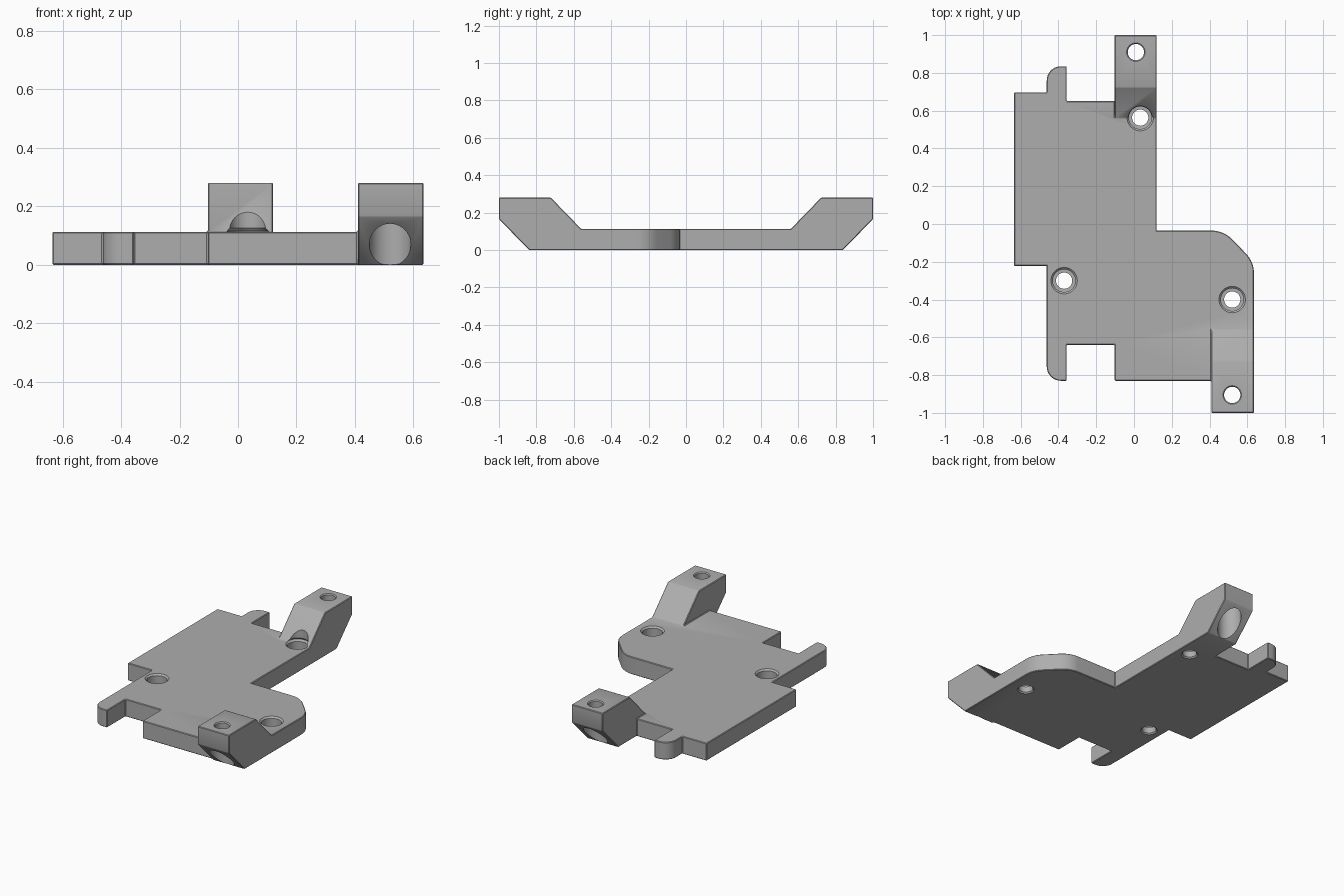
import bpy, bmesh, math
from mathutils import Vector

cube = bpy.data.objects.get("Cube")
if cube:
    bpy.data.objects.remove(cube, do_unlink=True)

THICK = 0.113
ARM_TOP = 0.28

grey = bpy.data.materials.new("plain_grey")
grey.use_nodes = True
grey.diffuse_color = (0.42, 0.42, 0.42, 1)
grey.node_tree.nodes["Principled BSDF"].inputs["Base Color"].default_value = (0.42, 0.42, 0.42, 1)


def make_object(name, bm):
    bmesh.ops.recalc_face_normals(bm, faces=bm.faces)
    mesh = bpy.data.meshes.new(name)
    bm.to_mesh(mesh)
    bm.free()
    mesh.materials.append(grey)
    ob = bpy.data.objects.new(name, mesh)
    bpy.context.collection.objects.link(ob)
    return ob


def prism(name, points, offset):
    """Extrude a closed polygon along an offset vector."""
    bm = bmesh.new()
    face = bm.faces.new([bm.verts.new(p) for p in points])
    ext = bmesh.ops.extrude_face_region(bm, geom=[face])
    moved = [g for g in ext["geom"] if isinstance(g, bmesh.types.BMVert)]
    bmesh.ops.translate(bm, verts=moved, vec=offset)
    return make_object(name, bm)


def turned_cutter(name, x, y, profile, sides=40):
    """Closed turned solid from (radius, height) pairs."""
    bm = bmesh.new()
    rings = []
    for r, z in profile:
        angles = [math.tau * i / sides for i in range(sides)]
        rings.append([bm.verts.new((x + r * math.cos(a), y + r * math.sin(a), z)) for a in angles])
    for low, high in zip(rings, rings[1:]):
        for i in range(sides):
            j = (i + 1) % sides
            bm.faces.new((low[i], low[j], high[j], high[i]))
    bm.faces.new(rings[0])
    bm.faces.new(rings[-1])
    ob = make_object(name, bm)
    ob.hide_render = True
    return ob


def combine(target, other, operation):
    mod = target.modifiers.new(operation.lower(), "BOOLEAN")
    mod.operation = operation
    mod.solver = "EXACT"
    mod.object = other
    apply(target, mod)
    bpy.data.objects.remove(other, do_unlink=True)


def apply(ob, mod):
    bpy.context.view_layer.objects.active = ob
    bpy.ops.object.modifier_apply(modifier=mod.name)


def rounded(points):
    """Round each (x, y, radius) corner with a short arc."""
    out = []
    for i, (x, y, r) in enumerate(points):
        p = Vector((x, y))
        if r == 0:
            out.append((x, y, 0))
            continue
        a = (Vector(points[i - 1][:2]) - p).normalized()
        b = (Vector(points[(i + 1) % len(points)][:2]) - p).normalized()
        half = a.angle(b) / 2
        reach = r / math.tan(half)
        centre = p + (a + b).normalized() * r / math.sin(half)
        start, end = p + a * reach - centre, p + b * reach - centre
        sweep = start.angle(end)
        for k in range(9):
            t = k / 8
            v = (start * math.sin((1 - t) * sweep) + end * math.sin(t * sweep)) / math.sin(sweep)
            out.append((*(centre + v), 0))
    return out


# Flat plate with hooked tabs and a softened corner
outline = [
    (-0.635, -0.222, 0), (-0.462, -0.222, 0), (-0.462, -0.83, 0.075), (-0.357, -0.83, 0),
    (-0.357, -0.64, 0), (-0.103, -0.64, 0), (-0.103, -0.83, 0), (0.635, -0.83, 0),
    (0.635, -0.2, 0.15), (0.475, -0.035, 0.15), (0.12, -0.035, 0), (0.12, 0.65, 0),
    (-0.357, 0.65, 0), (-0.357, 0.835, 0), (-0.462, 0.835, 0.075), (-0.462, 0.697, 0),
    (-0.635, 0.697, 0),
]
plate = prism("bracket_plate", rounded(outline), (0, 0, THICK))

# Raised mounting arms at the front and back
arm_profile = [(0.56, 0), (0.838, 0), (1, 0.165), (1, ARM_TOP), (0.722, ARM_TOP), (0.56, THICK)]
for name, x, width, side in (("front_arm", 0.41, 0.225, -1), ("back_arm", -0.103, 0.223, 1)):
    arm = prism(name, [(x, side * y, z) for y, z in arm_profile], (width, 0, 0))
    combine(plate, arm, "UNION")

# Merge coplanar pieces, then break the edges slightly
bm = bmesh.new()
bm.from_mesh(plate.data)
bmesh.ops.remove_doubles(bm, verts=bm.verts, dist=0.0005)
bmesh.ops.dissolve_limit(bm, angle_limit=math.radians(1), verts=bm.verts, edges=bm.edges)
bm.to_mesh(plate.data)
bm.free()
bevel = plate.modifiers.new("edge_break", "BEVEL")
bevel.width = 0.006
bevel.segments = 1
bevel.limit_method = "ANGLE"
bevel.angle_limit = math.radians(35)
apply(plate, bevel)

# Counterbored screw holes in the plate
for x, y in ((-0.37, -0.3), (0.52, -0.4), (0.033, 0.563)):
    screw = [(0.051, -0.02), (0.051, 0), (0.043, 0.008), (0.043, 0.045), (0.06, 0.046),
             (0.06, THICK - 0.01), (0.071, THICK + 0.001), (0.071, 0.115), (0.062, 0.125), (0.062, 0.4)]
    combine(plate, turned_cutter("screw_cutter", x, y, screw), "DIFFERENCE")

# Arm holes, widened from below
for x, y in ((0.01, 0.91), (0.52, -0.905)):
    bore = [(0.071, -0.05), (0.071, 0.22), (0.043, 0.221), (0.043, ARM_TOP - 0.006),
            (0.051, ARM_TOP + 0.002), (0.051, 0.4)]
    combine(plate, turned_cutter("arm_cutter", x, y, bore), "DIFFERENCE")

# Smooth the round walls, keep the corners crisp
bpy.ops.object.select_all(action="DESELECT")
plate.select_set(True)
bpy.context.view_layer.objects.active = plate
bpy.ops.object.shade_smooth_by_angle(angle=math.radians(25))
